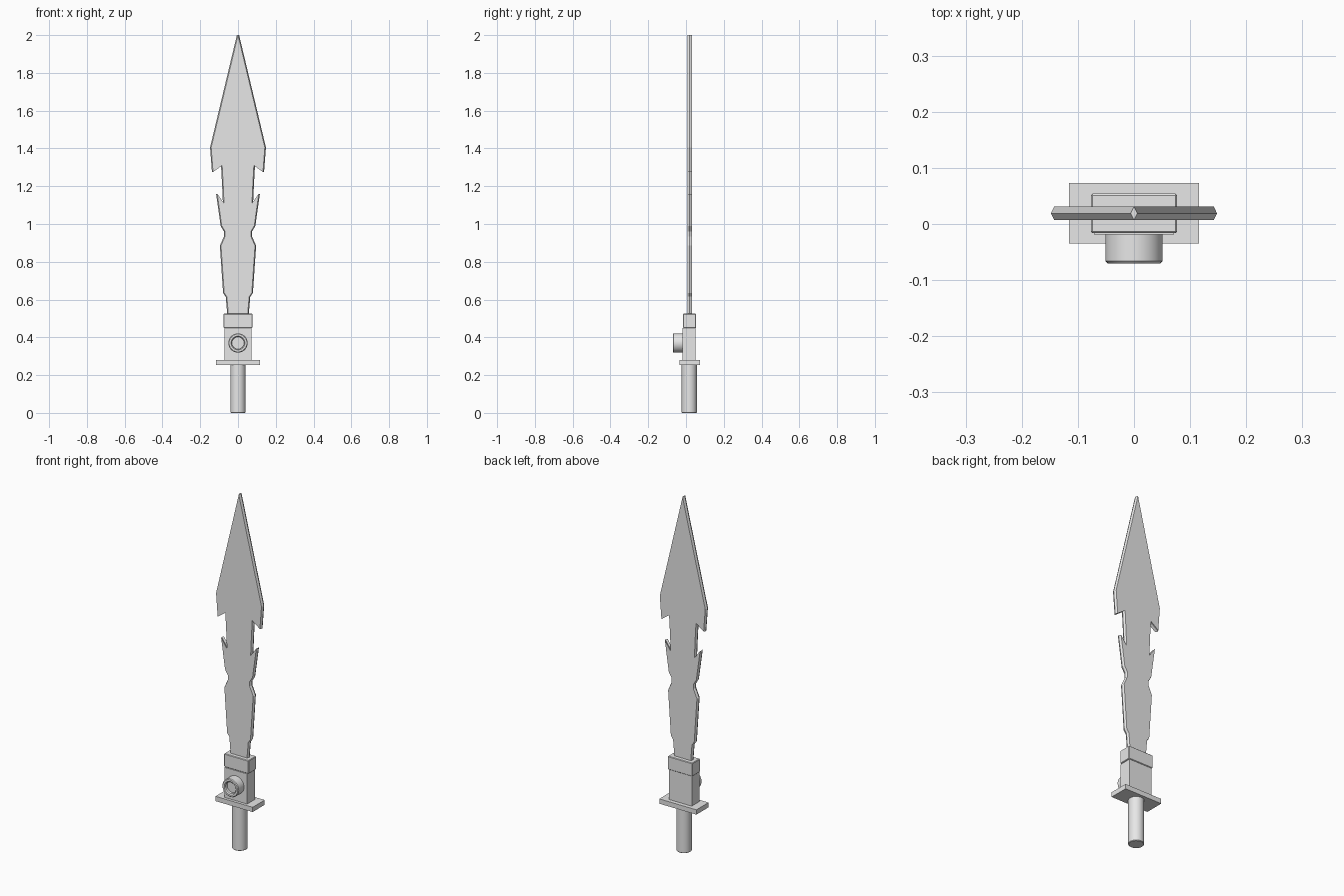
import bpy, bmesh, math
from mathutils import Matrix, Vector

cube = bpy.data.objects.get("Cube")
if cube:
    bpy.data.objects.remove(cube, do_unlink=True)

MID_Y = 0.019

steel = bpy.data.materials.new("light grey steel")
steel.use_nodes = True
steel.diffuse_color = (0.8, 0.8, 0.8, 1)
steel.node_tree.nodes["Principled BSDF"].inputs["Base Color"].default_value = (0.8, 0.8, 0.8, 1)


def finish(name, bm, smooth=False):
    bmesh.ops.recalc_face_normals(bm, faces=bm.faces)
    mesh = bpy.data.meshes.new(name)
    bm.to_mesh(mesh)
    bm.free()
    obj = bpy.data.objects.new(name, mesh)
    bpy.context.collection.objects.link(obj)
    mesh.materials.append(steel)
    if smooth:
        bpy.ops.object.select_all(action="DESELECT")
        obj.select_set(True)
        bpy.context.view_layer.objects.active = obj
        bpy.ops.object.shade_smooth_by_angle(angle=math.radians(35))
    return obj


def box(name, half_x, y0, y1, z0, z1, bevel=0):
    bm = bmesh.new()
    size = Vector((2 * half_x, y1 - y0, z1 - z0))
    centre = Vector((0, (y0 + y1) / 2, (z0 + z1) / 2))
    bmesh.ops.create_cube(bm, size=1, matrix=Matrix.LocRotScale(centre, None, size))
    obj = finish(name, bm)
    if bevel:
        mod = obj.modifiers.new("soft edges", "BEVEL")
        mod.width, mod.segments = bevel, 1


def lathe(name, profile, place):
    """Spin a (radius, height) profile around z, then move it into place."""
    bm = bmesh.new()
    verts = [bm.verts.new((r, 0, h)) for r, h in profile]
    edges = [bm.edges.new(pair) for pair in zip(verts, verts[1:])]
    bmesh.ops.spin(bm, geom=verts + edges, cent=(0, 0, 0), axis=(0, 0, 1),
                   angle=math.tau, steps=40, use_duplicate=False)
    bmesh.ops.remove_doubles(bm, verts=bm.verts, dist=0.0001)
    bmesh.ops.transform(bm, matrix=place, verts=bm.verts)
    finish(name, bm, smooth=True)


# Blade: half outline from base to tip, mirrored, with edges ground to a ridge
half = [(0.056, 0.51), (0.065, 0.615), (0.079, 0.635), (0.096, 0.885),
        (0.074, 0.935), (0.074, 0.96), (0.092, 0.99), (0.116, 1.16),
        (0.08, 1.11), (0.085, 1.22), (0.09, 1.31), (0.138, 1.275),
        (0.148, 1.405), (0.006, 2.0)]
outline = half + [(-x, z) for x, z in reversed(half)]


def ring(bm, offset_y, inset):
    return [bm.verts.new((x - math.copysign(inset, x), MID_Y + offset_y, z)) for x, z in outline]


bm = bmesh.new()
front, ridge, back = ring(bm, -0.012, 0.006), ring(bm, 0, 0), ring(bm, 0.012, 0.006)
bm.faces.new(front)
bm.faces.new(reversed(back))
for a, b in ((front, ridge), (ridge, back)):
    for i in range(len(a)):
        j = (i + 1) % len(a)
        bm.faces.new((a[i], b[i], b[j], a[j]))
bmesh.ops.remove_doubles(bm, verts=bm.verts, dist=0.0001)
finish("blade", bm)

# Blade socket, hilt block and guard plate
box("blade_collar", 0.077, -0.016, 0.054, 0.45, 0.525, bevel=0.003)
box("hilt_block", 0.071, -0.019, 0.05, 0.27, 0.45)
box("guard_plate", 0.116, -0.035, 0.073, 0.253, 0.28)

# Round grip
lathe("grip", [(0, 0), (0.037, 0), (0.04, 0.003), (0.04, 0.26), (0, 0.26)],
      Matrix.Translation((0, MID_Y - 0.002, 0)))

# Hollow round knob on the front of the block
lathe("front_knob",
      [(0, 0), (0.051, 0), (0.051, 0.056), (0.047, 0.06), (0.037, 0.06), (0.032, 0.055), (0.032, 0.04), (0, 0.04)],
      Matrix.Translation((0, -0.01, 0.37)) @ Matrix.Rotation(math.radians(90), 4, "X"))
